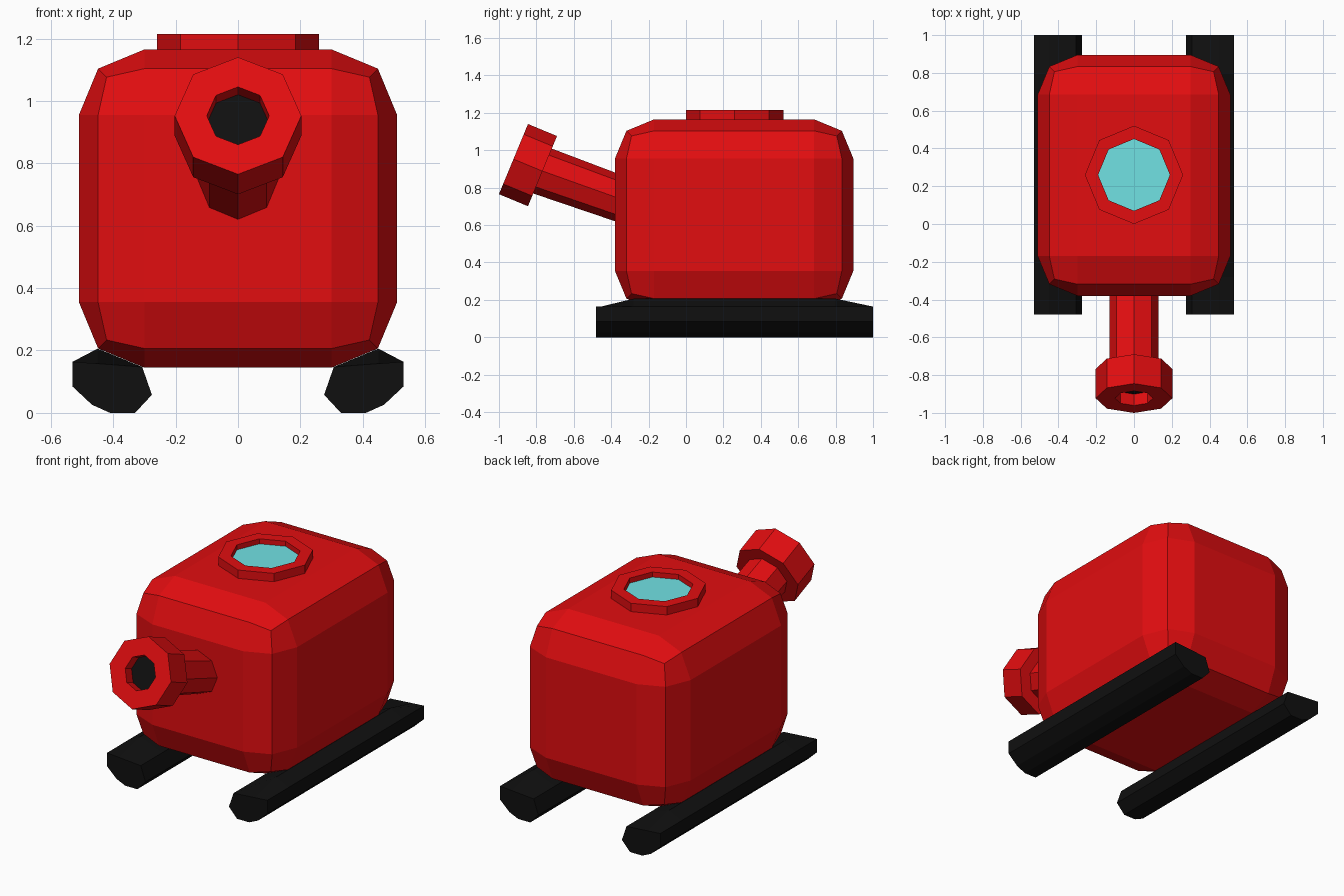
import bpy
import bmesh
import math
from mathutils import Vector

if "Cube" in bpy.data.objects:
    bpy.data.objects.remove(bpy.data.objects["Cube"], do_unlink=True)


def material(name, rgb):
    m = bpy.data.materials.new(name)
    m.use_nodes = True
    m.diffuse_color = (*rgb, 1)
    m.node_tree.nodes["Principled BSDF"].inputs["Base Color"].default_value = (*rgb, 1)
    return m


RED = material("red_paint", (0.76, 0.004, 0.005))
BLACK = material("black_rubber", (0.005, 0.005, 0.005))
TEAL = material("teal_glass", (0.165, 0.76, 0.775))


def finish(name, bm, mats):
    bmesh.ops.recalc_face_normals(bm, faces=bm.faces[:])
    mesh = bpy.data.meshes.new(name)
    bm.to_mesh(mesh)
    bm.free()
    for m in mats:
        mesh.materials.append(m)
    obj = bpy.data.objects.new(name, mesh)
    bpy.context.collection.objects.link(obj)
    return obj


def loft(name, rings, mats):
    """Skin a list of point rings; the last cap takes the last material."""
    bm = bmesh.new()
    loops = [[bm.verts.new(p) for p in ring] for ring in rings]
    n = len(loops[0])
    for a, b in zip(loops, loops[1:]):
        for i in range(n):
            j = (i + 1) % n
            bm.faces.new((a[i], a[j], b[j], b[i]))
    bm.faces.new(loops[0])
    bm.faces.new(loops[-1]).material_index = len(mats) - 1
    return finish(name, bm, mats)


def octagon(y, z, radius, tilt):
    """Octagon whose axis points forward (-y), tilted up by the given degrees."""
    t = math.radians(tilt)
    u, v = Vector((1, 0, 0)), Vector((0, math.sin(t), math.cos(t)))
    c = Vector((0, y, z))
    return [c + radius * (math.cos(k * math.pi / 4) * u + math.sin(k * math.pi / 4) * v)
            for k in range(8)]


# Body: box with two-segment bevelled edges
bm = bmesh.new()
bmesh.ops.create_cube(bm, size=1)
for v in bm.verts:
    v.co = (v.co.x * 1.02, v.co.y * 1.275 + 0.2575, v.co.z * 1.02 + 0.655)
bmesh.ops.bevel(bm, geom=bm.edges[:], offset=0.21, segments=2, profile=0.5,
                affect='EDGES', clamp_overlap=True)
finish("body", bm, [RED])

# Roof hatch: raised rim with a recessed window
loft("roof_hatch", [octagon(0.26, z, r, 90) for z, r in
                    ((1.15, 0.26), (1.215, 0.26), (1.215, 0.19), (1.185, 0.19))],
     [RED, TEAL])

# Nozzle: pipe rising from the front to a tilted, hollow head
TILT = 22.5
front = Vector((-0.9225, 0.9525))
back_dir = Vector((math.cos(math.radians(TILT)), -math.sin(math.radians(TILT))))


def head_ring(depth, radius):
    c = front + back_dir * depth
    return octagon(c.x, c.y, radius, TILT)


loft("nozzle_pipe", [octagon(-0.37, 0.747, 0.13, 0), head_ring(0.16, 0.13)], [RED])
loft("nozzle_head", [head_ring(d, r) for d, r in
                     ((0.168, 0.203), (0, 0.203), (0, 0.1), (0.065, 0.1))],
     [RED, BLACK])

# Skids: faceted runners whose tops rise to meet the body
LOWER = [(0.53, 0.164), (0.53, 0.084), (0.468, 0.026), (0.41, 0.0),
         (0.33, 0.0), (0.276, 0.058), (0.307, 0.147)]
for side, name in ((1, "left_skid"), (-1, "right_skid")):
    rings = []
    for y, crest in ((-0.48, 0.158), (-0.28, 0.206), (0.80, 0.206), (1.0, 0.158)):
        rings.append([(side * x, y, z) for x, z in LOWER + [(0.45, crest)]])
    loft(name, rings, [BLACK])
